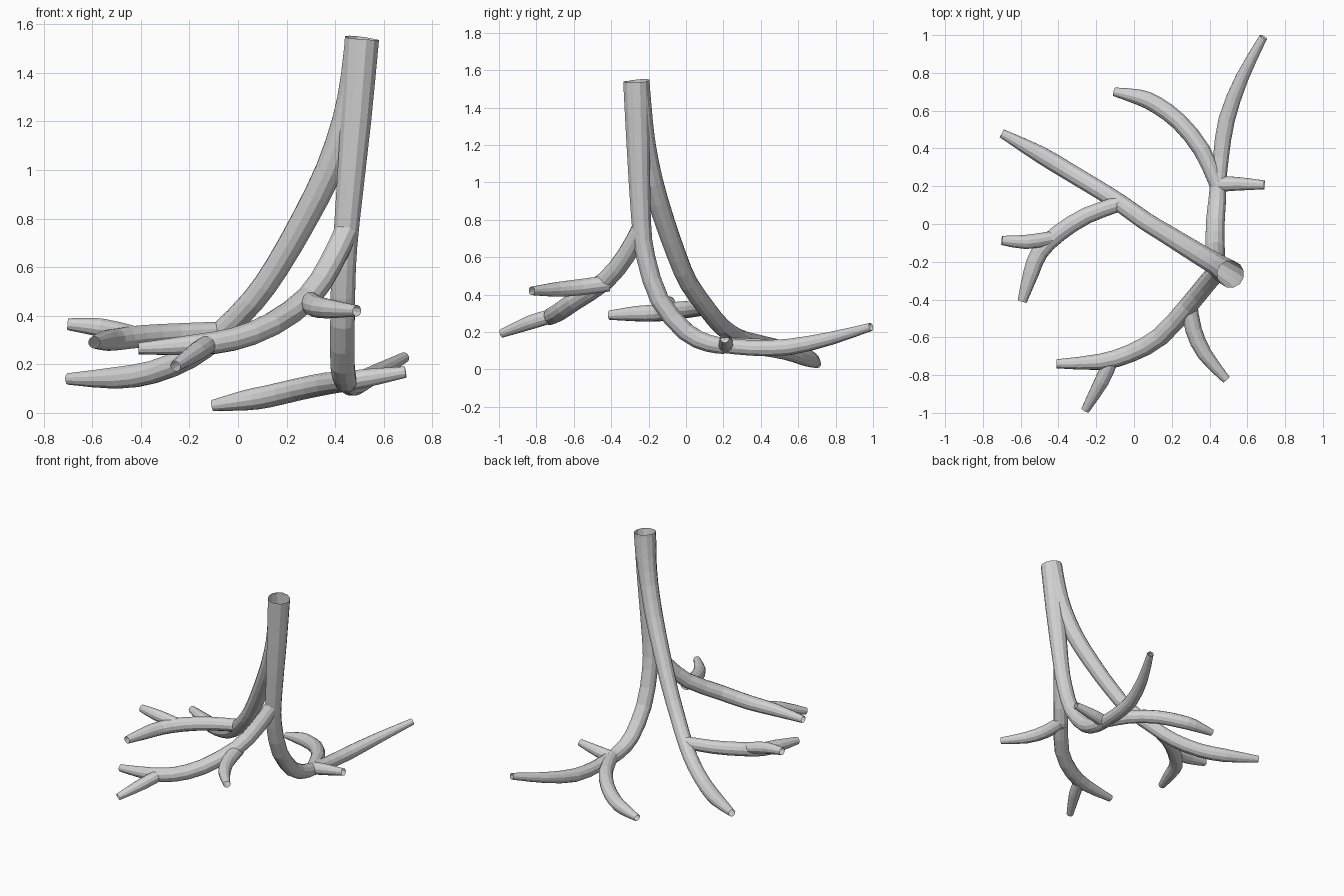
import bpy, bmesh, math
from mathutils import Vector, Matrix

SIDES, STEPS = 12, 2

mat = bpy.data.materials.new("root grey")
mat.diffuse_color = (0.64, 0.64, 0.64, 1)


def spline(pts):
    """Catmull-Rom through (x, y, z, radius) points."""
    p = [Vector(q) for q in pts]
    p = [2 * p[0] - p[1]] + p + [2 * p[-1] - p[-2]]
    out = []
    for i in range(1, len(p) - 2):
        a, b, c, d = p[i - 1:i + 3]
        for s in range(STEPS):
            t = s / STEPS
            out.append(0.5 * (2 * b + (c - a) * t + (2 * a - 5 * b + 4 * c - d) * t * t
                              + (3 * b - a - 3 * c + d) * t ** 3))
    return out + [p[-2]]


def tube(name, pts):
    """Open, flat-sided tube that follows the points."""
    path = spline(pts)
    bm = bmesh.new()
    prev_ring, prev_t, side = None, None, None
    for i, q in enumerate(path):
        t = (path[min(i + 1, len(path) - 1)].xyz - path[max(i - 1, 0)].xyz).normalized()
        if side is None:
            side = t.orthogonal().normalized()
        else:
            side = prev_t.rotation_difference(t) @ side
        ring = [bm.verts.new(q.xyz + Matrix.Rotation(2 * math.pi * k / SIDES, 3, t) @ side * q.w)
                for k in range(SIDES)]
        if prev_ring:
            for k in range(SIDES):
                j = (k + 1) % SIDES
                bm.faces.new((prev_ring[k], prev_ring[j], ring[j], ring[k]))
        prev_ring, prev_t = ring, t
    bmesh.ops.recalc_face_normals(bm, faces=bm.faces)
    me = bpy.data.meshes.new(name)
    bm.to_mesh(me)
    bm.free()
    me.materials.append(mat)
    bpy.context.collection.objects.link(bpy.data.objects.new(name, me))


# main stem, bending toward the back
tube("main_stem", [
    (.51, -.265, 1.54, .073), (.485, -.255, 1.2, .065), (.45, -.24, .8, .054),
    (.435, -.215, .6, .052), (.43, -.14, .37, .052), (.43, 0, .2, .051),
    (.44, .12, .14, .048), (.445, .21, .125, .044)])
tube("back_root", [
    (.445, .19, .13, .042), (.46, .35, .115, .043), (.49, .55, .12, .045),
    (.57, .77, .165, .036), (.685, .99, .228, .022)])
tube("back_left_root", [
    (.445, .2, .13, .042), (.36, .39, .12, .046), (.24, .54, .095, .046),
    (.12, .63, .067, .046), (.03, .67, .052, .042), (-.105, .7, .03, .023)])
tube("right_stub", [
    (.44, .21, .13, .042), (.54, .213, .145, .038), (.69, .207, .168, .024)])

# long root going back left from the same top
tube("left_stem", [
    (.51, -.265, 1.54, .072), (.485, -.245, 1.37, .066), (.445, -.22, 1.2, .06),
    (.375, -.178, 1.0, .058), (.275, -.117, .8, .055), (.16, -.046, .6, .052),
    (.06, .015, .46, .05), (-.08, .115, .32, .048), (-.2, .19, .23, .048),
    (-.35, .28, .168, .048), (-.5, .37, .144, .046), (-.7, .48, .14, .024)])
tube("left_branch", [
    (-.07, .11, .335, .042), (-.25, .045, .325, .045), (-.4, -.05, .315, .047),
    (-.5, -.15, .302, .046), (-.545, -.26, .298, .042), (-.592, -.41, .29, .025)])
tube("left_twig", [
    (-.44, -.075, .325, .037), (-.57, -.095, .352, .039), (-.7, -.087, .365, .025)])

# front root leaving the main stem half way up
tube("front_stem", [
    (.445, -.245, .745, .05), (.38, -.32, .61, .05), (.29, -.43, .475, .05),
    (.14, -.595, .365, .05), (-.02, -.685, .303, .048), (-.18, -.73, .28, .043),
    (-.41, -.74, .265, .024)])
tube("front_twig", [
    (-.12, -.72, .285, .038), (-.17, -.83, .252, .039), (-.258, -.985, .192, .023)])
tube("front_right_branch", [
    (.29, -.415, .46, .045), (.315, -.56, .44, .045), (.375, -.69, .428, .04),
    (.49, -.825, .42, .023)])
